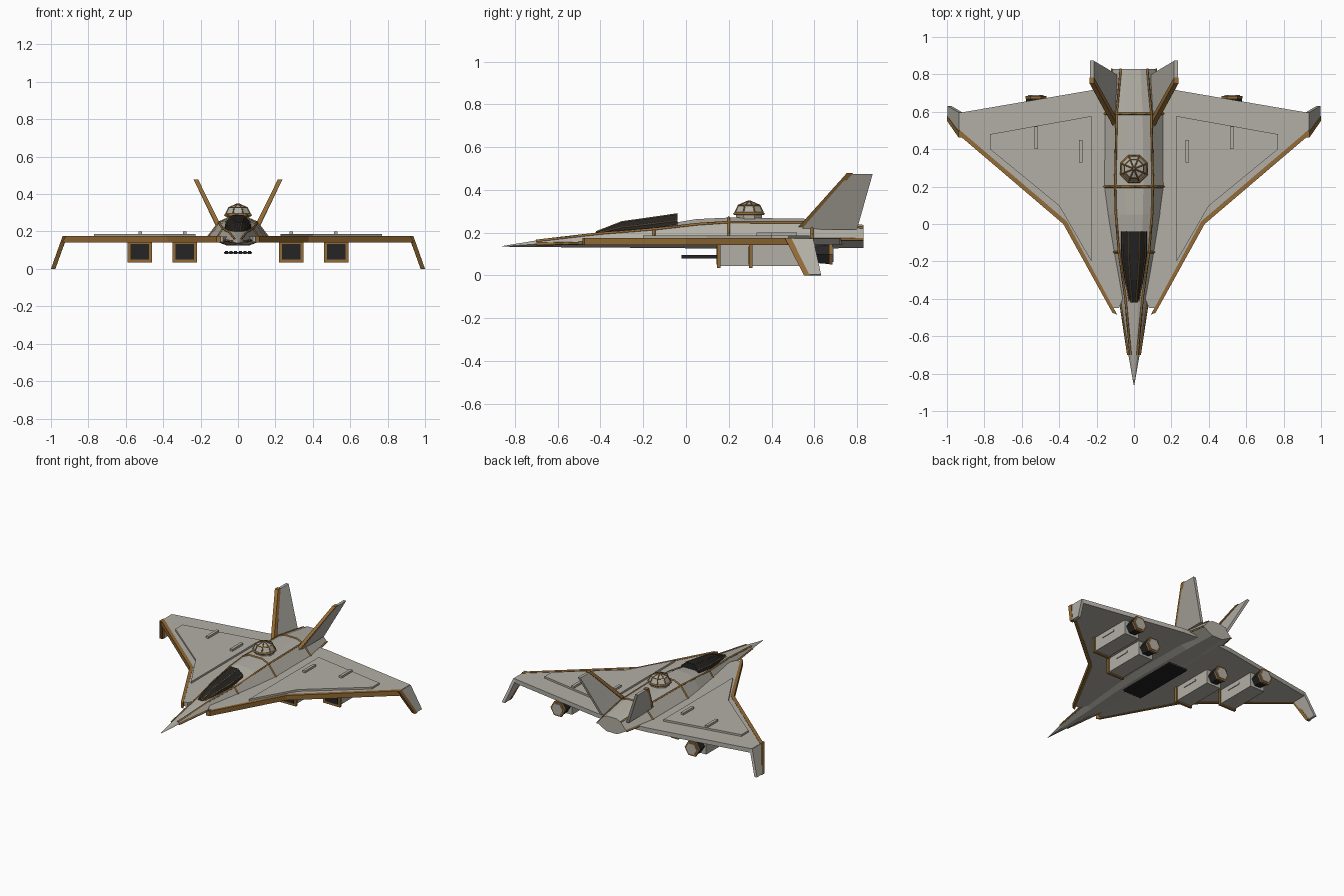
import bpy, bmesh, math
from mathutils import Vector

cube = bpy.data.objects.get("Cube")
if cube:
    bpy.data.objects.remove(cube, do_unlink=True)


def material(name, rgb):
    m = bpy.data.materials.new(name)
    m.use_nodes = True
    m.diffuse_color = (*rgb, 1)
    m.node_tree.nodes["Principled BSDF"].inputs["Base Color"].default_value = (*rgb, 1)
    return m


GREY = material("hull grey", (0.45, 0.43, 0.38))
BROWN = material("bronze trim", (0.29, 0.145, 0.035))
DARK = material("dark glass", (0.018, 0.018, 0.018))


def finish(name, bm, mat, mirror=False):
    bmesh.ops.recalc_face_normals(bm, faces=bm.faces)
    mesh = bpy.data.meshes.new(name)
    bm.to_mesh(mesh)
    bm.free()
    mesh.materials.append(mat)
    ob = bpy.data.objects.new(name, mesh)
    bpy.context.collection.objects.link(ob)
    if mirror:
        ob.modifiers.new("mirror", "MIRROR")
    return ob


def slab(name, pts, offset, mat, mirror=True):
    """Polygon extruded along an offset vector."""
    bm = bmesh.new()
    low = [bm.verts.new(p) for p in pts]
    high = [bm.verts.new(Vector(p) + Vector(offset)) for p in pts]
    bm.faces.new(low)
    bm.faces.new(high)
    for i in range(len(pts)):
        j = (i + 1) % len(pts)
        bm.faces.new((low[i], low[j], high[j], high[i]))
    return finish(name, bm, mat, mirror)


def plan(name, pts, z0, z1, mat, mirror=True):
    return slab(name, [(x, y, z0) for x, y in pts], (0, 0, z1 - z0), mat, mirror)


def box(name, x0, x1, y0, y1, z0, z1, mat, mirror=True):
    return plan(name, [(x0, y0), (x1, y0), (x1, y1), (x0, y1)], z0, z1, mat, mirror)


def loft(name, rings, mat, mirror=False):
    """Skin joining closed rings of equal length, capped at both ends."""
    bm = bmesh.new()
    vs = [[bm.verts.new(p) for p in r] for r in rings]
    for a, b in zip(vs, vs[1:]):
        for i in range(len(a)):
            j = (i + 1) % len(a)
            bm.faces.new((a[i], a[j], b[j], b[i]))
    bm.faces.new(vs[0])
    bm.faces.new(vs[-1])
    return finish(name, bm, mat, mirror)


def strip(name, pts, radius, mat=BROWN, mirror=False, closed=False):
    """Thin four-sided trim following a path."""
    cu = bpy.data.curves.new(name, "CURVE")
    cu.dimensions = "3D"
    cu.bevel_depth = radius
    cu.bevel_resolution = 0
    cu.use_fill_caps = True
    sp = cu.splines.new("POLY")
    sp.points.add(len(pts) - 1)
    for p, co in zip(sp.points, pts):
        p.co = (*co, 1)
    sp.use_cyclic_u = closed
    tmp = bpy.data.objects.new(name, cu)
    bpy.context.collection.objects.link(tmp)
    bpy.context.view_layer.update()
    mesh = bpy.data.meshes.new_from_object(tmp)
    bpy.data.objects.remove(tmp, do_unlink=True)
    bm = bmesh.new()
    bm.from_mesh(mesh)
    bpy.data.meshes.remove(mesh)
    return finish(name, bm, mat, mirror)


# Fuselage: y, side half-width, side z, shoulder half-width, shoulder z, crest z, floor z
SECTIONS = [
    (-0.86, 0.002, 0.135, 0.001, 0.136, 0.137, 0.134),
    (-0.70, 0.030, 0.146, 0.018, 0.160, 0.163, 0.132),
    (-0.40, 0.075, 0.152, 0.045, 0.195, 0.202, 0.130),
    (-0.15, 0.115, 0.158, 0.080, 0.215, 0.230, 0.128),
    (0.05, 0.145, 0.162, 0.096, 0.238, 0.263, 0.126),
    (0.20, 0.163, 0.165, 0.100, 0.248, 0.270, 0.125),
    (0.59, 0.160, 0.167, 0.092, 0.246, 0.264, 0.125),
    (0.83, 0.115, 0.168, 0.070, 0.222, 0.236, 0.128),
]


def hull_ring(s):
    y, w, zm, t, zt, zc, zb = s
    half = [(t * 0.6, zb), (w, zm), (t, zt), (t * 0.5, zc)]
    return [(x, y, z) for x, z in half] + [(-x, y, z) for x, z in reversed(half)]


loft("fuselage", [hull_ring(s) for s in SECTIONS], GREY)
strip("side_trim", [(s[1], s[0], s[2]) for s in SECTIONS[1:]], 0.007, mirror=True)
strip("shoulder_trim", [(s[3], s[0], s[4]) for s in SECTIONS[1:]], 0.007, mirror=True)
for i in (3, 5, 6):
    strip("hull_band", hull_ring(SECTIONS[i])[1:7], 0.007)

# Canopy with lengthwise ribs
CANOPY = [(-0.42, 0.028, 0.188, 0.203), (-0.30, 0.052, 0.20, 0.25),
          (-0.17, 0.072, 0.21, 0.268), (-0.04, 0.074, 0.225, 0.287)]


def canopy_ring(y, w, z0, z1):
    half = [(w, z0), (w * 0.85, z0 + (z1 - z0) * 0.5), (w * 0.4, z1)]
    return [(x, y, z) for x, z in half] + [(-x, y, z) for x, z in reversed(half)]


rings = [canopy_ring(*c) for c in CANOPY]
loft("canopy", rings, DARK)
for k in range(3):
    strip("canopy_rib", [r[k] for r in rings], 0.0035, mirror=True)

# Octagonal turret dome on the spine


def octagon(r, z):
    a = [math.pi / 8 + k * math.pi / 4 for k in range(8)]
    return [(r * math.cos(t), 0.295 + r * math.sin(t), z) for t in a]


dome = [octagon(r, z) for r, z in
        ((0.062, 0.24), (0.066, 0.286), (0.074, 0.288), (0.054, 0.327), (0.004, 0.347))]
loft("turret_dome", dome, GREY)
strip("dome_rim", dome[2], 0.007, closed=True)
strip("dome_upper_rim", dome[3], 0.0035, closed=True)
for k in range(8):
    strip("dome_rib", [ring[k] for ring in dome[2:]], 0.0035)

# Wings, bronze leading edges, raised panels
plan("wing", [(0.08, -0.45), (0.11, -0.45), (0.38, 0.03), (0.93, 0.50),
              (0.93, 0.595), (0.2, 0.72), (0.02, 0.735), (0.02, -0.3)], 0.143, 0.173, GREY)
plan("wing_leading_edge", [(0.09, -0.485), (0.115, -0.475), (0.378, 0.0), (0.935, 0.475),
                           (0.935, 0.505), (0.36, 0.015)], 0.141, 0.175, BROWN)
plan("wing_panel", [(0.228, 0.577), (0.77, 0.48), (0.77, 0.40), (0.4, 0.097),
                    (0.228, -0.2)], 0.17, 0.186, GREY)
for x, y in ((0.285, 0.33), (0.522, 0.40)):
    box("wing_fairing", x - 0.01, x + 0.01, y, y + 0.12, 0.18, 0.2, GREY)

# Drooped wing tips
slab("wing_tip", [(0.935, 0.48, 0.172), (0.998, 0.57, 0.003), (0.998, 0.632, 0.003),
                  (0.935, 0.595, 0.172)], (-0.02, 0, -0.004), GREY)
slab("wing_tip_edge", [(0.938, 0.462, 0.175), (1.0, 0.552, 0.0), (1.0, 0.578, 0.0),
                       (0.938, 0.492, 0.175)], (-0.024, 0, 0), BROWN)

# Canted tail fins
slab("tail_fin", [(0.112, 0.54, 0.215), (0.235, 0.765, 0.473), (0.235, 0.873, 0.473),
                  (0.112, 0.80, 0.215)], (-0.02, 0, 0), GREY)
slab("tail_fin_edge", [(0.113, 0.525, 0.225), (0.238, 0.752, 0.478), (0.238, 0.782, 0.478),
                       (0.113, 0.56, 0.225)], (-0.025, 0, 0), BROWN)

# Engine pods under the wings


def hexagon(x, y, r, z=0.098):
    a = [k * math.pi / 3 for k in range(6)]
    return [(x + r * math.cos(t), y, z + r * math.sin(t)) for t in a]


for x, y in ((0.285, 0.145), (0.525, 0.295)):
    box("pod_body", x - 0.057, x + 0.057, y + 0.01, y + 0.31, 0.043, 0.145, GREY)
    box("pod_intake_rim", x - 0.066, x + 0.066, y, y + 0.016, 0.034, 0.146, BROWN)
    box("pod_intake", x - 0.05, x + 0.05, y - 0.003, y + 0.002, 0.05, 0.134, DARK)
    box("pod_side_rail", x - 0.062, x + 0.062, y + 0.09, y + 0.2, 0.106, 0.117, GREY)
    loft("exhaust", [hexagon(x, y + 0.3, 0.045), hexagon(x, y + 0.38, 0.053)], DARK, True)
    loft("exhaust_ring", [hexagon(x, y + 0.376, 0.056), hexagon(x, y + 0.39, 0.056)], BROWN, True)
    loft("exhaust_cap", [hexagon(x, y + 0.385, 0.042), hexagon(x, y + 0.394, 0.042)], GREY, True)

# Belly gun pack: a row of barrels
box("gun_pack", -0.075, 0.075, -0.01, 0.44, 0.083, 0.09, DARK, False)
for k in range(6):
    x = -0.0625 + k * 0.025
    box("gun_barrel", x - 0.008, x + 0.008, -0.02, 0.44, 0.079, 0.095, DARK, False)
